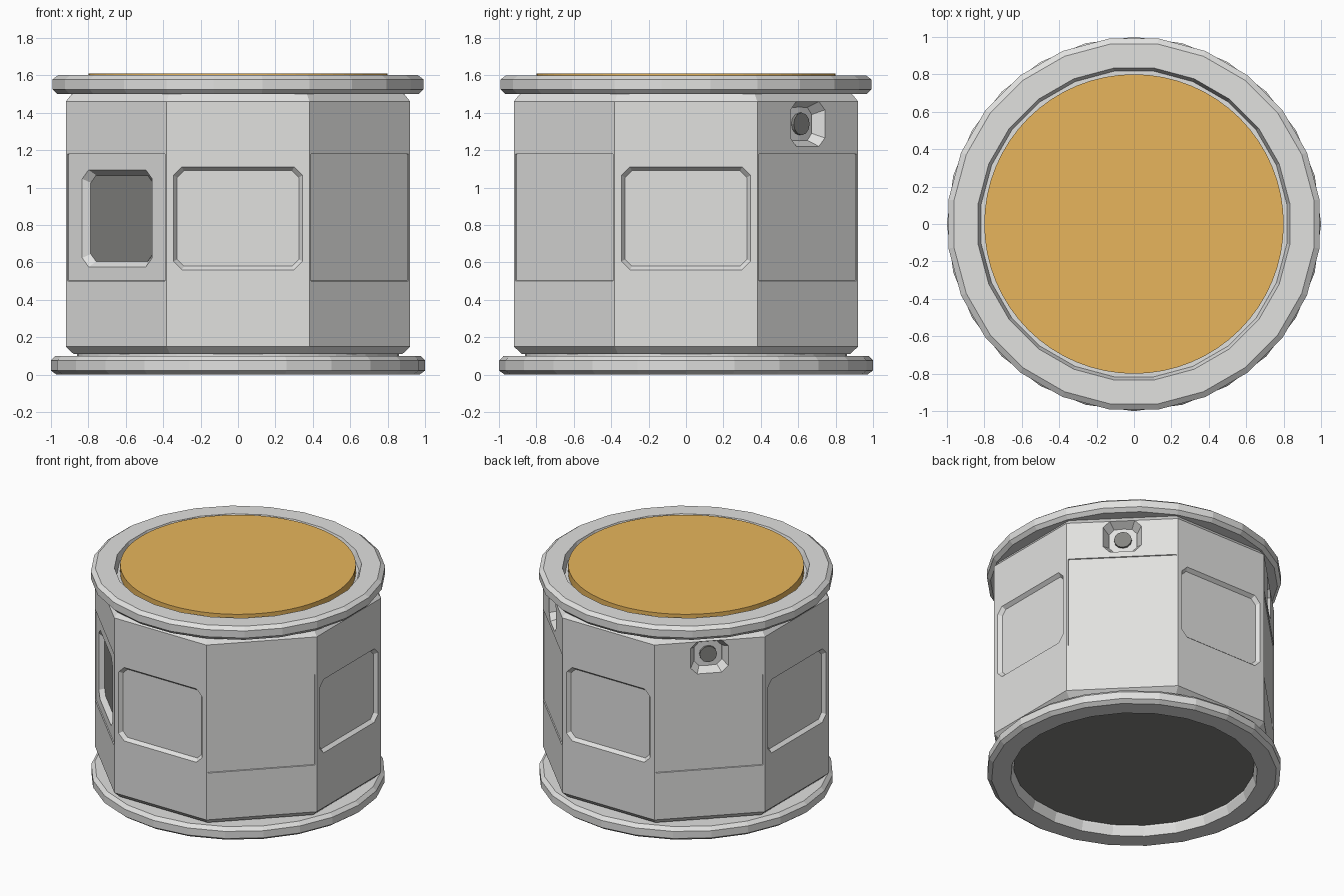
import bpy, bmesh, math
from mathutils import Matrix, Vector

if "Cube" in bpy.data.objects:
    bpy.data.objects.remove(bpy.data.objects["Cube"], do_unlink=True)

APOTHEM = 0.92


def material(name, rgb):
    mat = bpy.data.materials.new(name)
    mat.use_nodes = True
    mat.diffuse_color = (*rgb, 1)
    bsdf = next(n for n in mat.node_tree.nodes if n.type == 'BSDF_PRINCIPLED')
    bsdf.inputs["Base Color"].default_value = (*rgb, 1)
    return mat


grey = material("light grey", (0.75, 0.75, 0.74))
dark = material("dark grey", (0.23, 0.23, 0.22))
gold = material("gold", (0.83, 0.48, 0.11))


def loft(name, rings, mat, matrix=Matrix(), tube=False):
    """Skin a stack of point rings; cap the ends or close into a tube."""
    bm = bmesh.new()
    loops = [[bm.verts.new(p) for p in ring] for ring in rings]
    pairs = list(zip(loops, loops[1:]))
    if tube:
        pairs.append((loops[-1], loops[0]))
    else:
        bm.faces.new(loops[0])
        bm.faces.new(loops[-1])
    for a, b in pairs:
        n = len(a)
        for i in range(n):
            j = (i + 1) % n
            bm.faces.new((a[i], a[j], b[j], b[i]))
    bmesh.ops.recalc_face_normals(bm, faces=bm.faces)
    mesh = bpy.data.meshes.new(name)
    bm.to_mesh(mesh)
    bm.free()
    mesh.materials.append(mat)
    obj = bpy.data.objects.new(name, mesh)
    obj.matrix_world = matrix
    bpy.context.collection.objects.link(obj)
    return obj


def circle(r, z, sides, turn=0.0):
    return [(r * math.cos(math.tau * i / sides + turn),
             r * math.sin(math.tau * i / sides + turn), z) for i in range(sides)]


def clipped_rect(w, h, z, clip):
    """Rectangle outline with its corners cut off."""
    x, y = w / 2, h / 2
    quarter = [(x, y - clip), (x - clip, y)]
    pts = quarter + [(-a, b) for a, b in reversed(quarter)]
    return [(a, b, z) for a, b in pts] + [(-a, -b, z) for a, b in pts]


def on_face(degrees, z):
    """Local frame on a body face: x along it, y up, z outward."""
    a = math.radians(degrees)
    out = Vector((math.cos(a), math.sin(a), 0))
    side = Vector((-math.sin(a), math.cos(a), 0))
    m = Matrix((side, (0, 0, 1), out)).transposed().to_4x4()
    m.translation = out * APOTHEM + Vector((0, 0, z))
    return m


cutters = []


def recess(degrees, z, w, h, inset, depth, clip):
    rings = [clipped_rect(w, h, 0.1, clip), clipped_rect(w, h, 0, clip),
             clipped_rect(w - 2 * inset, h - 2 * inset, -depth, clip * 0.8)]
    cutters.append(loft("recess_cutter", rings, grey, on_face(degrees, z)))
    cutters[-1].hide_render = True


# Eight-sided body with chamfered ends
corner = APOTHEM / math.cos(math.pi / 8)
body = loft("body", [circle(corner * s, z, 8, math.pi / 8) for s, z in
                     ((0.955, 0.11), (1, 0.15), (1, 1.46), (0.965, 1.5))], grey)

# Shallow middle bands on the diagonal faces, panels on the straight ones
for degrees in (45, 135, 225, 315):
    recess(degrees, 0.84, 0.74, 0.68, 0.002, 0.007, 0.004)
    recess(degrees - 45, 0.835, 0.69, 0.55, 0.02, 0.025, 0.045)

# Window on the front diagonal
recess(225, 0.835, 0.54, 0.53, 0.035, 0.045, 0.05)
loft("window_pane", [clipped_rect(0.47, 0.46, z, 0.04) for z in (-0.047, -0.042)],
     dark, on_face(225, 0.835))

# Ports with round buttons on the back diagonals
for degrees, side in ((45, "left"), (135, "right")):
    frame = on_face(degrees, 1.34)
    recess(degrees, 1.34, 0.26, 0.24, 0.035, 0.07, 0.045)
    loft(side + "_port_floor", [clipped_rect(0.19, 0.17, z, 0.036)
                                for z in (-0.072, -0.066)], dark, frame)
    loft(side + "_port_button", [circle(0.06, -0.07, 12), circle(0.06, -0.045, 12)],
         dark, frame)

# Cut the recesses into the body
for cutter in cutters:
    mod = body.modifiers.new("recess", 'BOOLEAN')
    mod.object = cutter
    mod.operation = 'DIFFERENCE'
    mod.solver = 'EXACT'
bpy.context.view_layer.update()
cut = bpy.data.meshes.new_from_object(body.evaluated_get(
    bpy.context.evaluated_depsgraph_get()))
body.modifiers.clear()
body.data = cut
for cutter in cutters:
    bpy.data.objects.remove(cutter, do_unlink=True)

# Core joining the body and both rims
loft("core", [circle(0.86, 0.08, 48), circle(0.86, 1.55, 48)], grey)

# Chamfered rims, mirrored top and bottom
profile = ((0.84, 0), (0.97, 0), (1, 0.022), (1, 0.075), (0.975, 0.1), (0.82, 0.1), (0.82, 0.06))
for name, base, sign in (("bottom_rim", 0, 1), ("top_rim", 1.6, -1)):
    loft(name, [circle(r, base + sign * z, 24, math.pi / 24 if sign < 0 else 0)
                for r, z in profile], grey, tube=True)

# Top disc and recessed underside
loft("top_disc", [circle(0.8, 1.54, 64), circle(0.8, 1.61, 64)], gold)
loft("underside_disc", [circle(0.83, 0.074, 64), circle(0.83, 0.081, 64)], dark)
